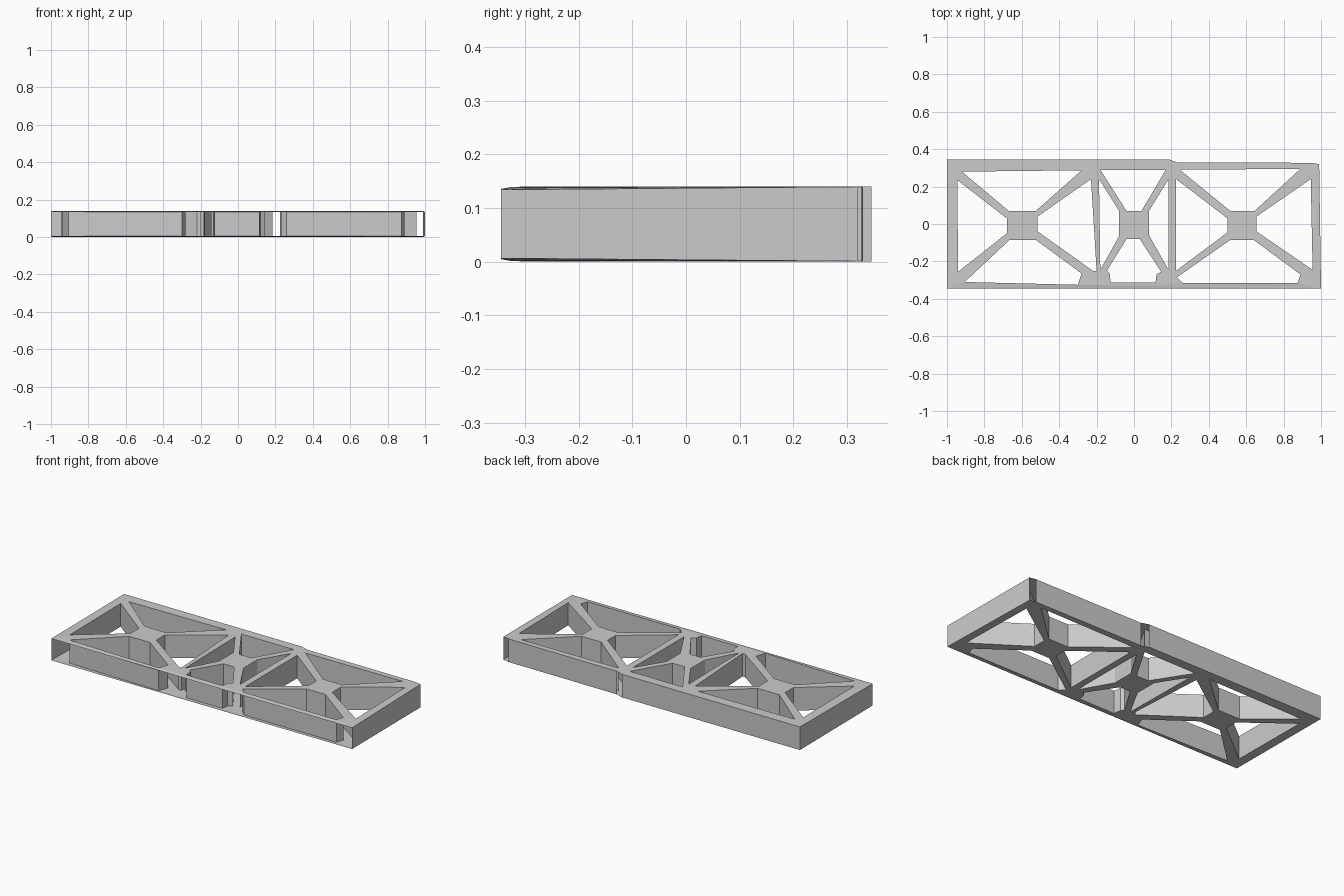
import bpy
import bmesh

if "Cube" in bpy.data.objects:
    bpy.data.objects.remove(bpy.data.objects["Cube"])

# Outer outline, anticlockwise from the front left corner
OUTLINE = [(-1, -.345), (1, -.345), (.99, .32), (.95, .327),
           (.23, .33), (.185, .346), (-1, .346)]
OPEN_SIDES = {0, 2, 4}      # front side and two small back corners have no wall

# Cut-outs around the hub of each bay: top, left, bottom, right
LEFT_BAY = [
    [(-.92, .28), (-.28, .287), (-.525, .07), (-.67, .07)],
    [(-.945, .235), (-.68, .03), (-.68, -.05), (-.94, -.255)],
    [(-.665, -.085), (-.525, -.085), (-.28, -.265), (-.30, -.325), (-.905, -.31)],
    [(-.515, .04), (-.23, .24), (-.2, -.25), (-.22, -.25), (-.515, -.04)],
]
MIDDLE_BAY = [
    [(-.18, .29), (.17, .29), (.04, .07), (-.04, .07)],
    [(-.187, .24), (-.08, .07), (-.08, -.065), (-.18, -.245)],
    [(-.04, -.08), (.03, -.08), (.145, -.255), (.12, -.27),
     (.115, -.312), (-.125, -.312), (-.13, -.265), (-.145, -.25)],
    [(.08, .07), (.185, .24), (.185, -.245), (.08, -.06)],
]
RIGHT_BAY = [
    [(.245, .29), (.89, .295), (.645, .07), (.515, .07)],
    [(.225, .24), (.5, .03), (.5, -.045), (.225, -.25)],
    [(.515, -.085), (.64, -.085), (.89, -.27), (.875, -.315), (.26, -.315), (.23, -.285)],
    [(.655, .04), (.945, .24), (.955, -.245), (.655, -.04)],
]


def half_height(x, y):
    """Half thickness, thinning slightly towards the front edge."""
    h = .0695 - .0012 * (x + 1) * (.346 - y)
    return h - (.004 if y < -.34 else 0)


def add_plate(bm, loops, sign):
    """Flat plate with cut-outs; returns its vertex loops."""
    rings, edges = [], []
    for loop in loops:
        ring = [bm.verts.new((x, y, 0)) for x, y in loop]
        edges += [bm.edges.new((ring[i - 1], ring[i])) for i in range(len(ring))]
        rings.append(ring)
    filled = bmesh.ops.triangle_fill(bm, use_beauty=True, use_dissolve=False,
                                     edges=edges, normal=(0, 0, 1))
    for f in filled["geom"]:
        if isinstance(f, bmesh.types.BMFace):
            f.normal_update()
            if f.normal.z * sign < 0:
                f.normal_flip()
    for ring in rings:
        for v in ring:
            v.co.z = .07 + sign * half_height(v.co.x, v.co.y)
    return rings


bm = bmesh.new()
loops = [OUTLINE] + LEFT_BAY + MIDDLE_BAY + RIGHT_BAY
top = add_plate(bm, loops, 1)
bottom = add_plate(bm, loops, -1)

# Walls around the outside and through every cut-out
for n, (t, b) in enumerate(zip(top, bottom)):
    for i in range(len(t)):
        if n == 0 and i in OPEN_SIDES:
            continue
        j = (i + 1) % len(t)
        bm.faces.new((b[i], b[j], t[j], t[i]))
bmesh.ops.recalc_face_normals(bm, faces=bm.faces[:])

mesh = bpy.data.meshes.new("truss_frame")
bm.to_mesh(mesh)
bm.free()
bpy.context.collection.objects.link(bpy.data.objects.new("truss_frame", mesh))
